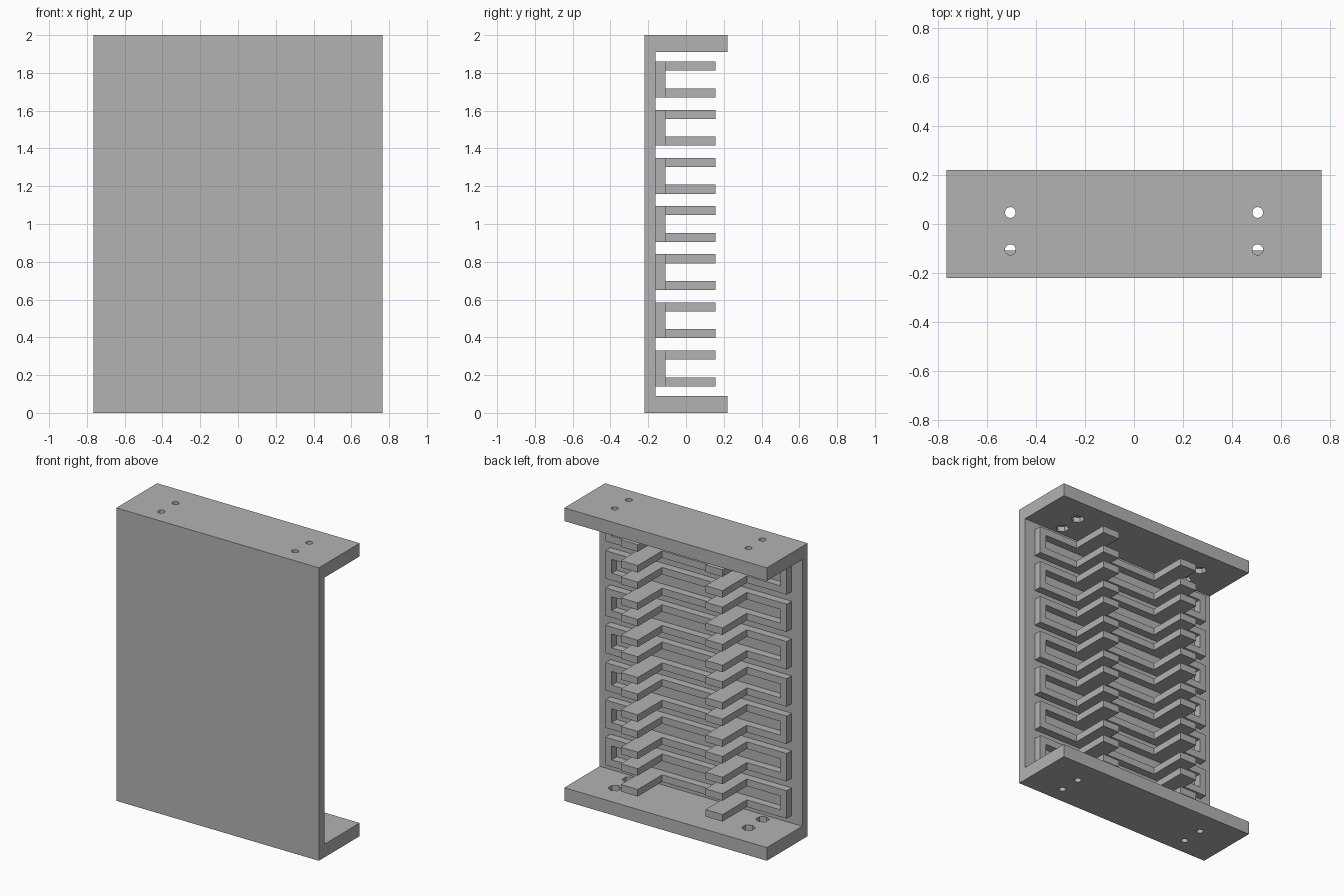
import bpy, bmesh, math
from mathutils import Matrix, Vector

cube = bpy.data.objects.get("Cube")
if cube:
    bpy.data.objects.remove(cube, do_unlink=True)

grey = bpy.data.materials.new("light_grey")
grey.use_nodes = True
grey.diffuse_color = (0.45, 0.45, 0.45, 1)
grey.node_tree.nodes["Principled BSDF"].inputs["Base Color"].default_value = (0.45, 0.45, 0.45, 1)

HALF_W, HALF_D, HEIGHT = 0.765, 0.22, 2.0
PLATE_BACK, FLANGE = -0.162, 0.09
FRAME_BACK, TAB_BACK = -0.108, 0.155
ROWS, PITCH, ROW_H, BAR = 7, 0.2548, 0.19, 0.048
FIRST = HEIGHT / 2 - PITCH * (ROWS - 1) / 2 - ROW_H / 2


def make_object(name, bm):
    bmesh.ops.recalc_face_normals(bm, faces=bm.faces)
    mesh = bpy.data.meshes.new(name)
    bm.to_mesh(mesh)
    bm.free()
    obj = bpy.data.objects.new(name, mesh)
    bpy.context.collection.objects.link(obj)
    mesh.materials.append(grey)
    return obj


def extrude(bm, faces, offset):
    result = bmesh.ops.extrude_face_region(bm, geom=faces)
    verts = [g for g in result["geom"] if isinstance(g, bmesh.types.BMVert)]
    bmesh.ops.translate(bm, vec=Vector(offset), verts=verts)


def add_box(bm, low, high):
    low, high = Vector(low), Vector(high)
    matrix = Matrix.Translation((low + high) / 2) @ Matrix.Diagonal((high - low).to_4d())
    bmesh.ops.create_cube(bm, size=1, matrix=matrix)


def repeat_rows(obj):
    array = obj.modifiers.new("rows", 'ARRAY')
    array.count = ROWS
    array.use_relative_offset = False
    array.use_constant_offset = True
    array.constant_offset_displace = (0, 0, PITCH)


def cut_columns(target, name, radius, sides, bottom, top):
    # Vertical prisms at the four bolt positions
    bm = bmesh.new()
    for x in (-0.505, 0.505):
        for y in (-0.105, 0.047):
            bmesh.ops.create_cone(bm, cap_ends=True, segments=sides,
                                  radius1=radius, radius2=radius, depth=top - bottom,
                                  matrix=Matrix.Translation((x, y, (bottom + top) / 2)))
    cutter = make_object(name, bm)
    cutter.hide_render = True
    boolean = target.modifiers.new(name, 'BOOLEAN')
    boolean.operation = 'DIFFERENCE'
    boolean.solver = 'EXACT'
    boolean.object = cutter
    bpy.context.view_layer.objects.active = target
    bpy.ops.object.modifier_apply(modifier=name)
    bpy.data.objects.remove(cutter, do_unlink=True)


# Channel body: a C profile extruded across the width
bm = bmesh.new()
profile = [(-HALF_D, 0), (HALF_D, 0), (HALF_D, FLANGE), (PLATE_BACK, FLANGE),
           (PLATE_BACK, HEIGHT - FLANGE), (HALF_D, HEIGHT - FLANGE),
           (HALF_D, HEIGHT), (-HALF_D, HEIGHT)]
face = bm.faces.new([bm.verts.new((-HALF_W, y, z)) for y, z in profile])
extrude(bm, [face], (2 * HALF_W, 0, 0))
body = make_object("channel_body", bm)

# Bolt holes through both flanges, with hexagonal nut pockets inside
cut_columns(body, "bolt_holes", 0.022, 24, -0.1, HEIGHT + 0.1)
cut_columns(body, "nut_pockets", 0.043, 6, FLANGE - 0.035, HEIGHT - FLANGE + 0.035)

# Rectangular frames standing on the plate
bm = bmesh.new()
rings = []
for inset in (0, BAR):
    x, low, high = 0.685 - inset, FIRST + inset, FIRST + ROW_H - inset
    rings.append([bm.verts.new((px, PLATE_BACK, pz))
                  for px, pz in ((-x, low), (x, low), (x, high), (-x, high))])
outer, inner = rings
faces = [bm.faces.new((outer[i], outer[(i + 1) % 4], inner[(i + 1) % 4], inner[i]))
         for i in range(4)]
extrude(bm, faces, (0, FRAME_BACK - PLATE_BACK, 0))
repeat_rows(make_object("slot_frames", bm))

# Paired tabs projecting from the upper and lower bar of each frame
bm = bmesh.new()
for x in (-0.32, 0.32):
    for z in (FIRST, FIRST + ROW_H - BAR):
        add_box(bm, (x - 0.064, FRAME_BACK, z), (x + 0.064, TAB_BACK, z + BAR))
repeat_rows(make_object("support_tabs", bm))
